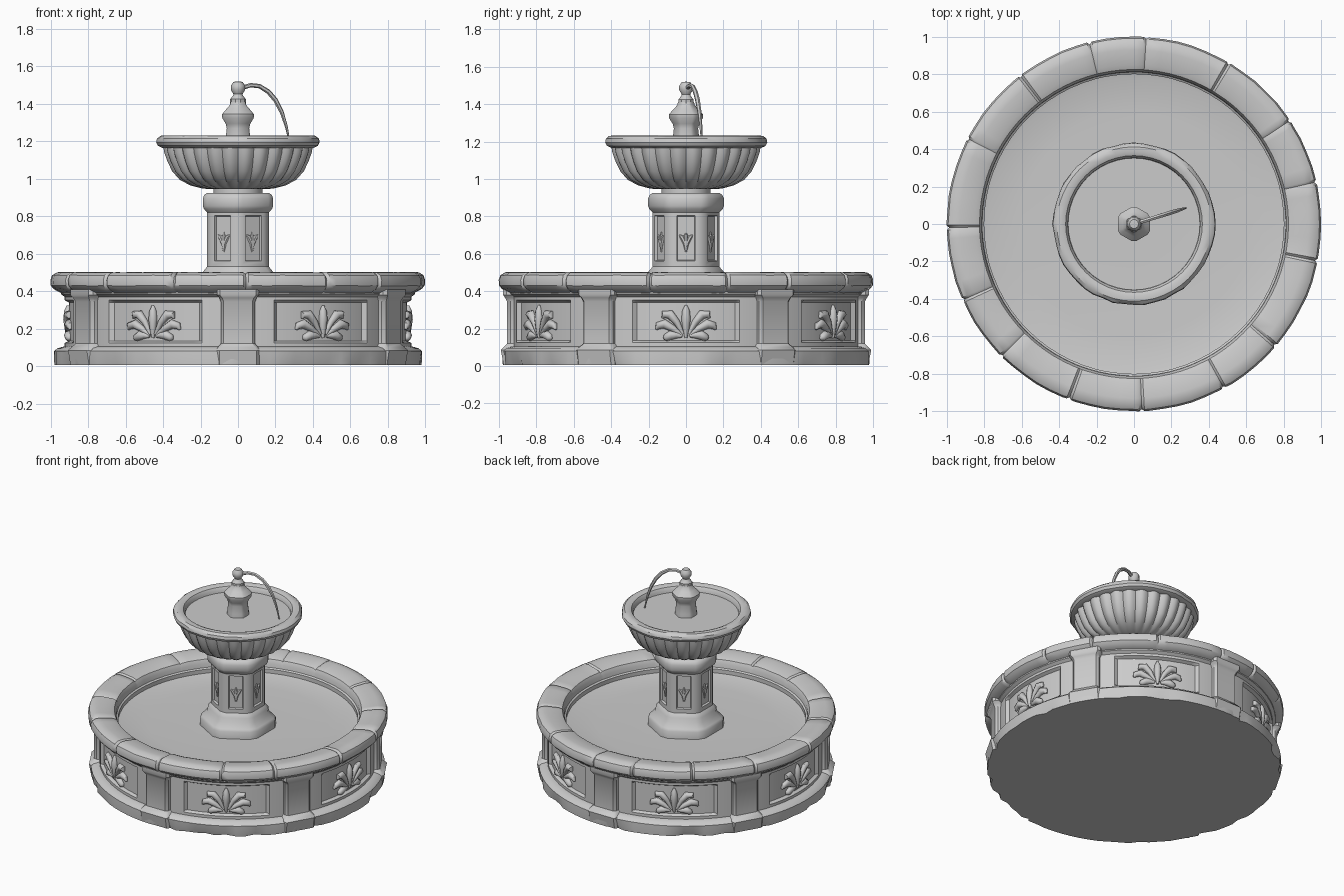
import bpy, bmesh, math, random
from mathutils import Vector, Matrix

if "Cube" in bpy.data.objects:
    bpy.data.objects.remove(bpy.data.objects["Cube"])

random.seed(4)
TAU = 2 * math.pi
stone = bpy.data.materials.new("grey stone")
stone.diffuse_color = (0.6, 0.6, 0.6, 1)
stone.use_nodes = True
stone.node_tree.nodes["Principled BSDF"].inputs["Base Color"].default_value = stone.diffuse_color


def finish(name, bm, angle=35):
    bmesh.ops.remove_doubles(bm, verts=bm.verts, dist=0.0004)
    bmesh.ops.recalc_face_normals(bm, faces=bm.faces)
    me = bpy.data.meshes.new(name)
    bm.to_mesh(me)
    bm.free()
    ob = bpy.data.objects.new(name, me)
    me.materials.append(stone)
    bpy.context.collection.objects.link(ob)
    bpy.ops.object.select_all(action='DESELECT')
    ob.select_set(True)
    bpy.context.view_layer.objects.active = ob
    bpy.ops.object.shade_smooth_by_angle(angle=math.radians(angle))
    return ob


def ring(n):
    return [TAU * i / n for i in range(n)]


def lathe(profile, angles, mod=None, closed=False):
    """Spin (r, z) points around z; mod may shift each point by angle."""
    bm = bmesh.new()
    cols = []
    for a in angles:
        col = []
        for j, (r, z) in enumerate(profile):
            if mod:
                r, z = mod(r, z, a, j)
            col.append(bm.verts.new((r * math.cos(a), r * math.sin(a), z)))
        cols.append(col)
    n = len(profile)
    for i, c in enumerate(cols):
        d = cols[(i + 1) % len(cols)]
        for j in range(n if closed else n - 1):
            k = (j + 1) % n
            bm.faces.new((c[j], d[j], d[k], c[k]))
    return bm


def tube(bm, path, radii, normal, flat=1.0, n=8):
    """Tapered, optionally flattened tube along a path."""
    rings = []
    for i, p in enumerate(path):
        t = (path[min(i + 1, len(path) - 1)] - path[max(i - 1, 0)]).normalized()
        side = t.cross(normal).normalized()
        up = side.cross(t)
        rings.append([bm.verts.new(p + radii[i] * (side * math.cos(a) + up * math.sin(a) * flat))
                      for a in ring(n)])
    for r0, r1 in zip(rings, rings[1:]):
        for k in range(n):
            bm.faces.new((r0[k], r0[(k + 1) % n], r1[(k + 1) % n], r1[k]))
    bm.faces.new(rings[0])
    bm.faces.new(rings[-1])


def hexed(profile):
    """Six-sided prism with clipped corners; profile uses flat-side distance."""
    ang = sorted((math.pi / 2 + k * TAU / 6 + s) % TAU for k in range(6) for s in (-.12, .12))
    return lathe([(r / math.cos(math.pi / 6 - .12), z) for r, z in profile], ang)


# base ring with chipped lower edge
chips = [random.choice((0, 0, 0, .006, .016, .026)) for _ in range(90)]


def chip(r, z, a, j):
    c = chips[round(a / TAU * 90) % 90]
    return (r - c, z) if j == 1 else (r - c * .5, z) if j == 2 else (r, z)


finish("base_ring", lathe([(0, .005), (.98, .005), (.982, .035), (.982, .08), (.965, .095),
                           (.93, .105), (0, .105)], ring(90), chip))

# basin wall with six recessed panels, and the dished floor
angs = set(round(a, 4) for a in ring(72))
for k in range(6):
    for s in (-.315, -.295, .295, .315):
        angs.add(round((k * TAU / 6 + s) % TAU, 4))


def recess(r, z, a, j):
    d = abs((a + TAU / 12) % (TAU / 6) - TAU / 12)
    return (r - .022, z) if d < .3 and .133 < z < .345 and r > .9 else (r, z)


finish("basin_wall", lathe([(.8, .09), (.925, .09), (.925, .125), (.925, .135), (.925, .34),
                            (.925, .352), (.925, .37), (.945, .385), (.95, .42), (.83, .44), (.8, .42)],
                           sorted(angs), recess, closed=True))
finish("basin_floor", lathe([(0, .375), (.3, .372), (.6, .378), (.78, .385), (.83, .40), (.83, .3), (0, .3)],
                            ring(72)))

# rim cap made of blocks with narrow worn joints
joints = [math.radians(d + random.uniform(-4, 4)) for d in range(11, 360, 24)]
rim_angs = set(a for a in ring(80) if all(abs(a - j) > .03 for j in joints))
for j in joints:
    rim_angs.update((j - .014, j, j + .014))
wear = {a: random.uniform(-.004, .004) for a in rim_angs}


def rim_mod(r, z, a, j):
    g = .012 if a in joints else 0
    if r > .95:
        r -= g + abs(wear[a])
    if z > .46:
        z -= g * .7
    return r, z + wear[a] * .4


finish("basin_rim", lathe([(.81, .385), (.812, .455), (.825, .482), (.85, .492), (.93, .502), (.968, .50),
                           (.993, .485), (1.002, .46), (1.0, .43), (.985, .412), (.965, .40), (.93, .385)],
                          sorted(rim_angs), rim_mod, closed=True))

# six pilasters: shaft, foot and flared head
bm = bmesh.new()
for k in range(6):
    rot = Matrix.Rotation(math.pi / 6 + k * TAU / 6, 4, 'Z')
    sections = [(.975, .115, .0), (.99, .115, .085), (.975, .108, .10), (.957, .092, .12), (.957, .092, .345),
                (.968, .10, .365), (.978, .112, .38), (.978, .112, .41)]
    loops = []
    for r, w, z in sections:
        z = max(z, .005)
        loops.append([bm.verts.new(rot @ Vector(p)) for p in
                      ((.87, -w, z), (r - .018, -w, z), (r, -w + .015, z),
                       (r, w - .015, z), (r - .018, w, z), (.87, w, z))])
    for l0, l1 in zip(loops, loops[1:]):
        for i in range(6):
            bm.faces.new((l0[i], l0[(i + 1) % 6], l1[(i + 1) % 6], l1[i]))
    bm.faces.new(loops[0])
    bm.faces.new(loops[-1])
finish("pilasters", bm)

# leaf reliefs: fan of curling lobes (sideways, up) in every panel
half = [[(.015, .17), (.05, .235), (.085, .275), (.12, .275), (.125, .255)],
        [(.02, .165), (.07, .20), (.115, .225), (.15, .215), (.16, .195)],
        [(.02, .16), (.05, .165), (.08, .165), (.11, .15), (.12, .145)]]
lobes = half + [[(-u, v) for u, v in p] for p in half]
lobes.append([(0, .15), (0, .20), (0, .25), (0, .295), (0, .325)])
bm = bmesh.new()
for k in range(6):
    for lobe in lobes:
        path = []
        for u, v in lobe:
            a = k * TAU / 6 + u / .91
            path.append(Vector((.908 * math.cos(a), .908 * math.sin(a), v)))
        a = k * TAU / 6
        tube(bm, path, [.008, .018, .025, .02, .006], Vector((math.cos(a), math.sin(a), 0)), 1.0)
finish("leaf_reliefs", bm, 50)

# pedestal: hexagonal foot, panelled column and cap
finish("pedestal_foot", hexed([(0, .36), (.232, .36), (.232, .425), (.222, .44), (.19, .475), (.186, .505),
                               (.17, .525), (.16, .54), (0, .54)]))
bm = hexed([(0, .5), (.165, .5), (.165, .54), (.165, .825), (.165, .85), (0, .85)])
bm.normal_update()
bmesh.ops.recalc_face_normals(bm, faces=bm.faces)
sides = [f for f in bm.faces if abs(f.normal.z) < .1 and f.calc_area() > .03]
bmesh.ops.inset_individual(bm, faces=sides, thickness=.03, depth=0)
bmesh.ops.inset_individual(bm, faces=sides, thickness=.006, depth=-.014)
finish("pedestal_column", bm)
finish("pedestal_cap", hexed([(0, .82), (.165, .82), (.182, .84), (.188, .855), (.188, .895), (.18, .915),
                              (.165, .925), (0, .925)]))

# small sprig on each column face
bm = bmesh.new()
for k in range(6):
    rot = Matrix.Rotation(k * TAU / 6, 4, 'Z')
    for s in (-1, 0, 1):
        path = [rot @ Vector((.152, s * u, z)) for u, z in
                ((0, .61), (.006, .655), (.022, .69), (.035, .715 - .015 * abs(s)))]
        tube(bm, path, [.004, .010, .012, .003], rot @ Vector((1, 0, 0)), .9, 6)
finish("column_sprigs", bm, 50)

# fluted upper bowl
def flute(r, z, a, j):
    f = abs(math.sin(a * 14)) - .6
    return (r + .02 * f * min(1, r / .3), z) if r > .18 else (r, z)


finish("bowl", lathe([(0, .9), (.13, .9), (.13, .945), (.185, .948), (.25, .965), (.305, .995), (.345, 1.04),
                      (.37, 1.09), (.388, 1.14), (.395, 1.18), (.15, 1.18), (0, 1.18)], ring(168), flute), 40)
bowl_wear = [random.uniform(-.005, .003) for _ in range(48)]
finish("bowl_rim", lathe([(.35, 1.165), (.353, 1.205), (.365, 1.224), (.385, 1.232), (.412, 1.230), (.430, 1.215),
                          (.434, 1.195), (.425, 1.177), (.40, 1.165)], ring(48),
                         lambda r, z, a, j: (r + (bowl_wear[round(a / TAU * 48) % 48] if j > 4 else 0), z),
                         closed=True))
finish("bowl_water", lathe([(0, 1.188), (.2, 1.187), (.36, 1.188), (.36, 1.17), (0, 1.17)], ring(48)))

# hexagonal finial and its spout head
finish("finial", hexed([(0, 1.17), (.068, 1.17), (.066, 1.215), (.06, 1.27), (.066, 1.295), (.084, 1.325),
                        (.085, 1.345), (.06, 1.375), (.043, 1.395), (.04, 1.41), (0, 1.41)]))
finish("spout_head", lathe([(0, 1.395), (.042, 1.40), (.042, 1.425), (.026, 1.445), (.024, 1.452), (.038, 1.475),
                            (.038, 1.498), (.024, 1.518), (0, 1.52)], ring(10)))

# water jet arching sideways into the bowl
pts = ((.02, 1.485), (.07, 1.50), (.12, 1.495), (.17, 1.465), (.21, 1.42), (.245, 1.355), (.27, 1.28), (.29, 1.19))
d = Vector((.955, .295, 0))
bm = bmesh.new()
tube(bm, [d * u + Vector((0, 0, z)) for u, z in pts], [.012, .012, .012, .013, .013, .011, .008, .004],
     Vector((-.295, .955, 0)), 1.0, 6)
bmesh.ops.transform(bm, matrix=Matrix.Identity(4), verts=bm.verts)
finish("water_jet", bm, 50)
